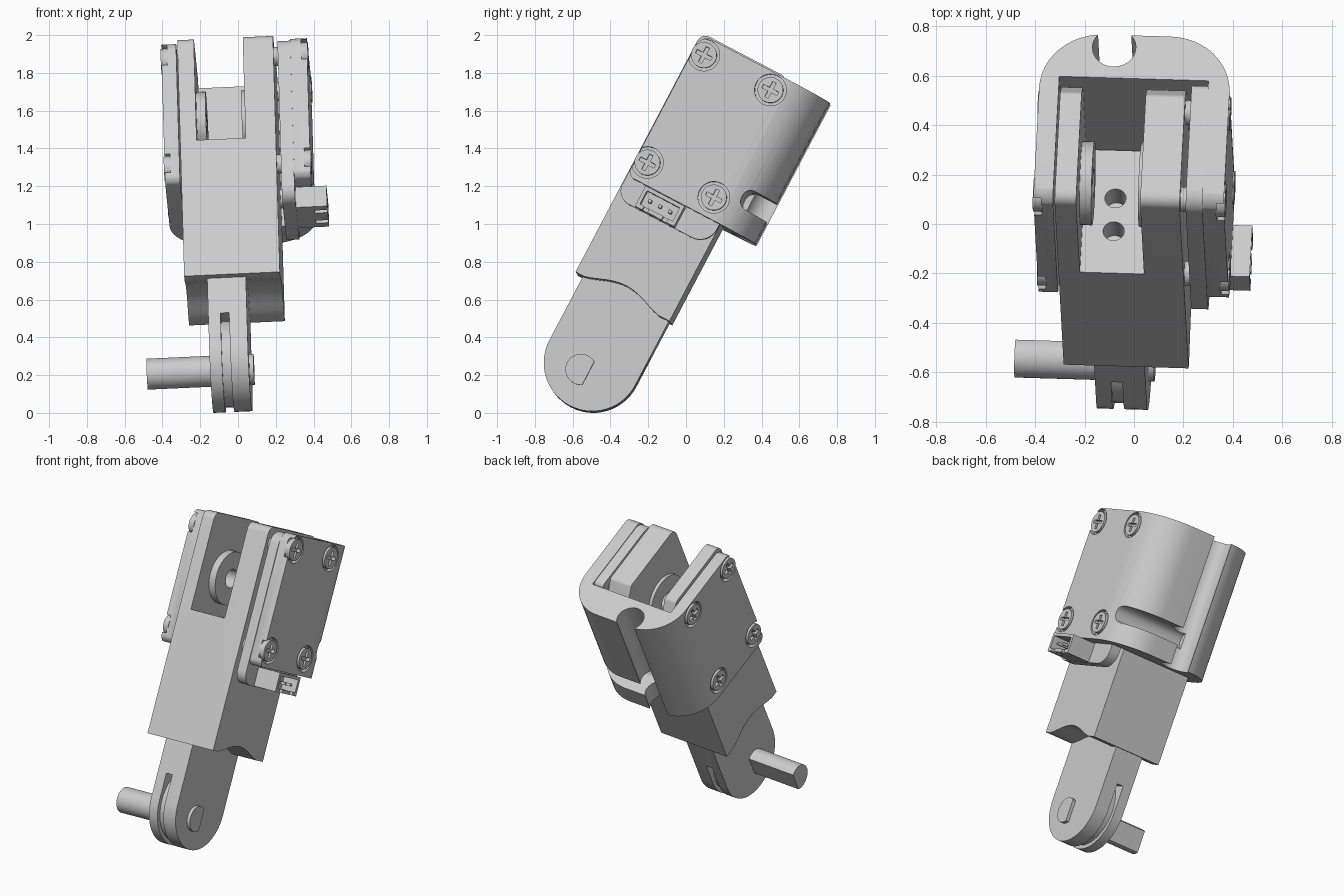
import bpy
import math
from mathutils import Matrix, Vector

cube = bpy.data.objects.get("Cube")
if cube:
    bpy.data.objects.remove(cube, do_unlink=True)

grey = bpy.data.materials.new("light_grey")
grey.use_nodes = True
COLOUR = (0.6, 0.6, 0.6, 1)
grey.diffuse_color = COLOUR
grey.node_tree.nodes["Principled BSDF"].inputs["Base Color"].default_value = COLOUR

# Finger frame: x across, y front to back, z along the finger
up = Vector((-0.026, 0.466, 0.885)).normalized()
side = Vector((1, -0.03, 0.045))
side = (side - up * side.dot(up)).normalized()
back = up.cross(side)
FRAME = Matrix((side, back, up)).transposed().to_4x4()
parts = []


def fillet(corners, steps=8):
    """Round polygon corners given as (a, b, radius)."""
    out = []
    n = len(corners)
    for i, (a, b, r) in enumerate(corners):
        p = Vector((a, b))
        if r == 0:
            out.append(p)
            continue
        d1 = (Vector(corners[i - 1][:2]) - p).normalized()
        d2 = (Vector(corners[(i + 1) % n][:2]) - p).normalized()
        half = math.acos(d1.dot(d2)) / 2
        centre = p + (d1 + d2).normalized() * (r / math.sin(half))
        start = p + d1 * (r / math.tan(half)) - centre
        end = p + d2 * (r / math.tan(half)) - centre
        sweep = math.pi - 2 * half
        for k in range(steps + 1):
            t = k / steps
            out.append(centre + (start * math.sin((1 - t) * sweep)
                                 + end * math.sin(t * sweep)) / math.sin(sweep))
    return out


def circle(a, b, r, n=40):
    return [(a + r * math.cos(2 * math.pi * k / n),
             b + r * math.sin(2 * math.pi * k / n)) for k in range(n)]


def rect(a0, a1, b0, b1, r=0):
    return fillet([(a0, b0, r), (a1, b0, r), (a1, b1, r), (a0, b1, r)])


def prism(name, pts, axis, lo, hi, keep=True):
    """Extrude a 2D outline along x (outline in y, z) or z (outline in x, y)."""
    n = len(pts)
    verts = []
    for level in (lo, hi):
        verts += [(level, a, b) if axis == "x" else (a, b, level) for a, b in pts]
    faces = [tuple(reversed(range(n))), tuple(range(n, 2 * n))]
    faces += [(i, (i + 1) % n, n + (i + 1) % n, n + i) for i in range(n)]
    area = sum(pts[i - 1][0] * pts[i][1] - pts[i][0] * pts[i - 1][1] for i in range(n))
    if area < 0:
        faces = [tuple(reversed(f)) for f in faces]
    mesh = bpy.data.meshes.new(name)
    mesh.from_pydata(verts, [], faces)
    mesh.materials.append(grey)
    obj = bpy.data.objects.new(name, mesh)
    bpy.context.scene.collection.objects.link(obj)
    if keep:
        parts.append(obj)
    return obj


def tool(pts, axis, lo, hi):
    return prism("cutter", pts, axis, lo, hi, keep=False)


def carve(obj, cutters, op="DIFFERENCE"):
    for c in cutters:
        mod = obj.modifiers.new("carve", "BOOLEAN")
        mod.operation, mod.object, mod.solver = op, c, "EXACT"
    bpy.context.view_layer.update()
    deps = bpy.context.evaluated_depsgraph_get()
    mesh = bpy.data.meshes.new_from_object(obj.evaluated_get(deps))
    obj.modifiers.clear()
    obj.data = mesh
    for c in cutters:
        bpy.data.objects.remove(c, do_unlink=True)


MID = -0.572          # front-to-back middle of the body
FRONT, REAR = -0.852, -0.29

# Forked body with an arched lower edge
arch = [(-0.36 - 0.44 * k / 12, 0.38 + 0.06 * math.sin(math.pi * k / 12) ** 1.3)
        for k in range(1, 12)]
outline = fillet([(FRONT, 0.38, 0), (FRONT, 1.812, 0.05), (-0.36, 1.812, 0.03),
                  (REAR, 1.73, 0.03), (REAR, 0.38, 0)])
outline += [Vector((-0.36, 0.38))] + [Vector(p) for p in arch] + [Vector((-0.8, 0.38))]
body = prism("forked_body", outline, "x", -0.235, 0.272)
carve(body, [tool(rect(-1, 0, 1.19, 2), "x", -0.148, 0.112)])
carve(body, [tool(circle(-0.02, v, 0.043, 24), "z", 1.07, 1.25) for v in (-0.51, -0.66)])
carve(body, [tool(circle(MID, 1.433, 0.06, 32), "x", -0.2, 0.2)])

# Bearing rings on the inner faces of the fork
for name, lo, hi in (("right_bearing_ring", 0.09, 0.113), ("left_bearing_ring", -0.149, -0.1)):
    ring = prism(name, circle(MID, 1.433, 0.17), "x", lo, hi)
    carve(ring, [tool(circle(MID, 1.433, 0.06, 32), "x", -0.3, 0.3)])

# Lower link with round end and a clamping slot around a core disc
LV, LR = -0.558, 0.257
arc = [(LV + LR * math.cos(math.pi + math.pi * k / 28), LR * math.sin(math.pi + math.pi * k / 28))
       for k in range(29)]
link = prism("lower_link", arc + [(LV + LR, 0.5), (LV - LR, 0.5)], "x", -0.115, 0.09)
carve(link, [tool(rect(-1, 0, -0.4, 0.17), "x", -0.05, -0.004)])
prism("link_core", circle(LV, 0, LR - 0.025), "x", -0.051, -0.003)

# Shaft with a flat along it
angle = math.acos(0.044 / 0.082)
shaft_pts = [(-0.594 + 0.082 * math.cos(t), -0.06 + 0.082 * math.sin(t))
             for t in [angle + (2 * math.pi - 2 * angle) * k / 28 for k in range(29)]]
prism("flat_sided_shaft", shaft_pts, "x", -0.455, 0.112)

# Wrap-around cover, rounded at the back
plan = fillet([(-0.322, -0.84, 0), (-0.322, -0.083, 0.25), (0.45, -0.083, 0.25),
               (0.45, -0.84, 0), (0.362, -0.84, 0), (0.362, -0.28, 0),
               (-0.243, -0.28, 0), (-0.243, -0.84, 0)], 12)
cover = prism("wrap_cover", plan, "z", 0.955, 1.8)
carve(cover, [tool(fillet([(-0.845, 0.95, 0.06), (0.1, 0.95, 0), (0.1, 1.805, 0),
                           (-0.845, 1.805, 0.08)]), "x", -1, 1)], "INTERSECT")

# Cable channel along the back and cable slot around one corner
carve(cover, [tool(circle(-0.027, -0.14, 0.088), "z", 0.5, 2)])
carve(cover, [tool(rect(-0.082, 0.03, -0.14, 0.1), "z", 0.5, 2)])
carve(cover, [tool(rect(-0.25, 0.1, 1.085, 1.195, 0.05), "x", -0.07, 0.6)])

# Countersunk cross-head screws on both sides
SCREWS = [(v, u) for v in (-0.777, -0.379) for u in (1.065, 1.708)]
for label, face, s in (("right", 0.45, 1), ("left", -0.322, -1)):
    def span(d0, d1):
        return sorted((face + s * d0, face + s * d1))
    carve(cover, [tool(circle(v, u, 0.084, 32), "x", *span(-0.03, 0.02)) for v, u in SCREWS])
    for i, (v, u) in enumerate(SCREWS):
        head = prism(f"{label}_screw_{i + 1}", circle(v, u, 0.068, 32), "x", *span(-0.035, 0.004))
        w, h = 0.01, 0.045
        cross = [(v + a, u + b) for a, b in (
            (w, w), (w, h), (-w, h), (-w, w), (-h, w), (-h, -w),
            (-w, -w), (-w, -h), (w, -h), (w, -w), (h, -w), (h, w))]
        carve(head, [tool(cross, "x", *span(-0.022, 0.03))])

# Tray behind the right cover, with standoffs to the body
prism("side_tray", fillet([(-0.845, 0.825, 0.08), (REAR, 0.825, 0.1), (REAR, 1.795, 0.03),
                           (-0.845, 1.795, 0.08)]), "x", 0.295, 0.363)
for i, (v, u) in enumerate(SCREWS):
    prism(f"tray_standoff_{i + 1}", circle(v, u, 0.05, 24), "x", 0.27, 0.297)

# Open socket with three pins
socket = prism("cable_socket", rect(-0.724, -0.49, 0.828, 0.95), "x", 0.36, 0.528)
carve(socket, [tool(rect(-0.705, -0.51, 0.85, 0.93), "x", 0.42, 0.6)])
carve(socket, [tool(rect(v, v + 0.03, 0.8, 0.86), "x", 0.46, 0.6) for v in (-0.68, -0.565)])
for k in range(3):
    v = MID - 0.035 + (k - 1) * 0.06
    prism(f"socket_pin_{k + 1}", rect(v - 0.009, v + 0.009, 0.88, 0.898), "x", 0.41, 0.51)

# Lean every part into the final pose and shade it
for obj in parts:
    obj.data.transform(FRAME)
lowest = min(v.co.z for o in parts for v in o.data.vertices)
bpy.ops.object.select_all(action="DESELECT")
for obj in parts:
    obj.data.transform(Matrix.Translation((0, 0, -lowest)))
    obj.select_set(True)
bpy.context.view_layer.objects.active = body
bpy.ops.object.shade_smooth_by_angle(angle=math.radians(30))
